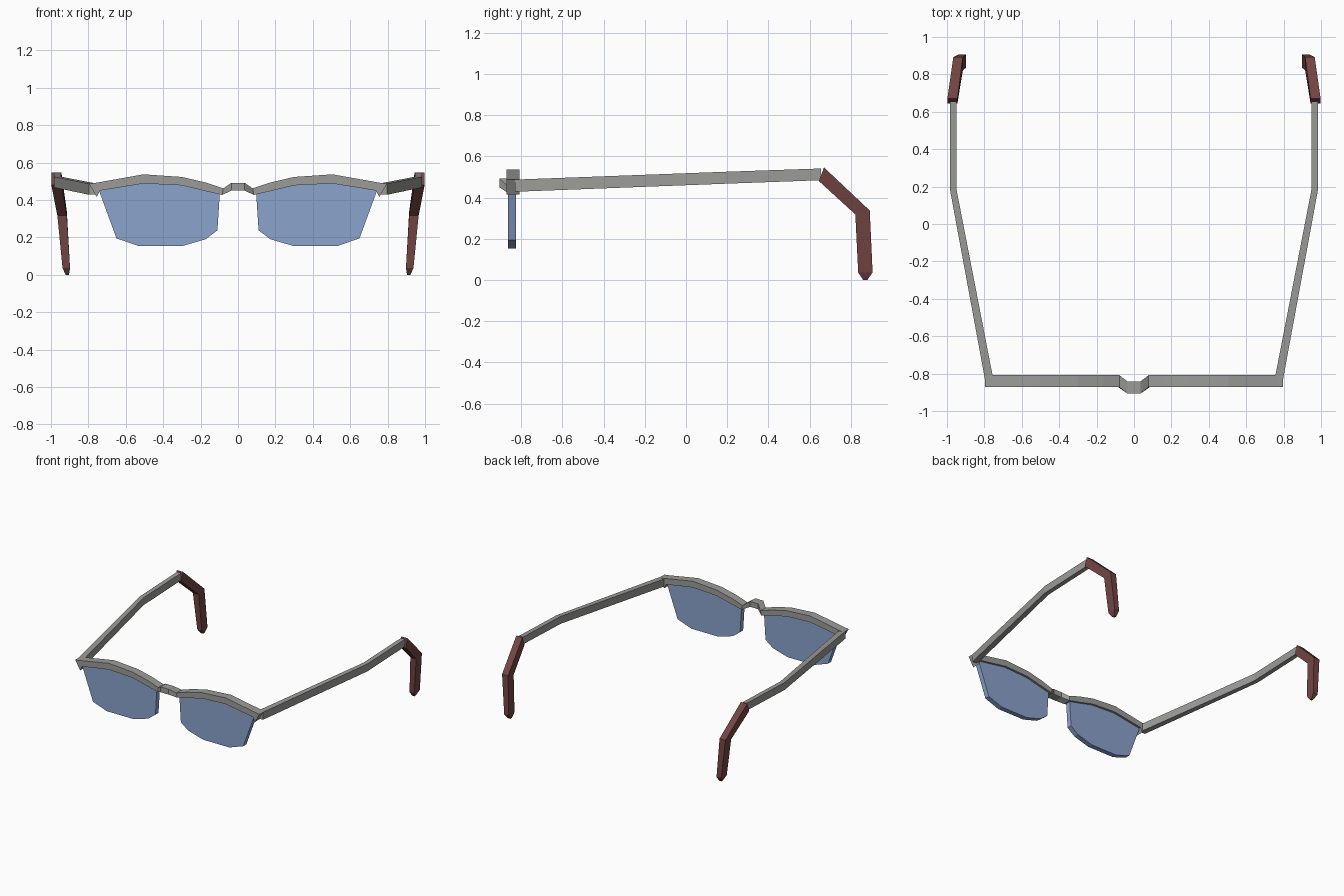
import bpy, bmesh

if "Cube" in bpy.data.objects:
    bpy.data.objects.remove(bpy.data.objects["Cube"])


def material(name, rgb):
    m = bpy.data.materials.new(name)
    m.diffuse_color = (*rgb, 1)
    m.use_nodes = True
    m.node_tree.nodes["Principled BSDF"].inputs["Base Color"].default_value = m.diffuse_color
    return m


GREY = material("frame grey", (0.33, 0.335, 0.315))
RED = material("dark red", (0.17, 0.06, 0.055))
BLUE = material("lens blue", (0.26, 0.37, 0.61))


def finish(name, bm, mat):
    bmesh.ops.recalc_face_normals(bm, faces=bm.faces)
    me = bpy.data.meshes.new(name)
    bm.to_mesh(me)
    bm.free()
    me.materials.append(mat)
    ob = bpy.data.objects.new(name, me)
    bpy.context.collection.objects.link(ob)


def loft(name, rings, mat):
    """Skin a row of equal-sized cross-sections and cap both ends."""
    bm = bmesh.new()
    rows = [[bm.verts.new(p) for p in r] for r in rings]
    n = len(rows[0])
    for a, b in zip(rows, rows[1:]):
        for i in range(n):
            j = (i + 1) % n
            bm.faces.new((a[i], a[j], b[j], b[i]))
    bm.faces.new(rows[0])
    bm.faces.new(rows[-1])
    finish(name, bm, mat)


def flip(rings, s):
    return [[(s * x, y, z) for x, y, z in r] for r in rings]


# Brow bar with raised bridge: top x, top z, bottom x, bottom z, front y
brow = [(0.035, 0.492, 0.035, 0.450, -0.906),
        (0.078, 0.462, 0.085, 0.427, -0.872),
        (0.168, 0.492, 0.168, 0.446, -0.872),
        (0.300, 0.523, 0.300, 0.478, -0.872),
        (0.505, 0.537, 0.505, 0.488, -0.872),
        (0.770, 0.490, 0.738, 0.450, -0.872),
        (0.797, 0.487, 0.755, 0.415, -0.872)]
half = [[(xt, y, zt), (xt, y + 0.064, zt), (xb, y + 0.064, zb), (xb, y, zb)]
        for xt, zt, xb, zb, y in brow]
loft("brow_bar", flip(half[::-1], -1) + half, GREY)

# Lens outline (x, z), its top edge tucked just inside the brow bar
lens = [(0.097, 0.438), (0.110, 0.238), (0.173, 0.190), (0.300, 0.153),
        (0.530, 0.153), (0.650, 0.195), (0.743, 0.450), (0.505, 0.495),
        (0.300, 0.485), (0.168, 0.455)]
lens_rings = [[(x, y, z) for x, z in lens] for y in (-0.863, -0.825)]

# Temple arm: inner x, outer x, y, bottom z, top z
arm = [(0.752, 0.797, -0.830, 0.428, 0.487),
       (0.950, 0.985, 0.190, 0.467, 0.525),
       (0.950, 0.985, 0.655, 0.484, 0.541)]
arm_rings = [[(a, y, lo), (b, y, lo), (b, y, hi), (a, y, hi)]
             for a, b, y, lo, hi in arm]

# Ear tip: inner x, outer x, then lower-front (y, z) and upper-rear (y, z)
tip = [(0.944, 0.998, 0.645, 0.480, 0.670, 0.546),
       (0.915, 0.966, 0.822, 0.318, 0.892, 0.337),
       (0.898, 0.938, 0.836, 0.036, 0.906, 0.036),
       (0.904, 0.922, 0.860, 0.000, 0.880, 0.000)]
tip_rings = [[(a, y0, z0), (b, y0, z0), (b, y1, z1), (a, y1, z1)]
             for a, b, y0, z0, y1, z1 in tip]

for side, s in (("left", -1), ("right", 1)):
    loft(side + "_lens", flip(lens_rings, s), BLUE)
    loft(side + "_temple_arm", flip(arm_rings, s), GREY)
    loft(side + "_ear_tip", flip(tip_rings, s), RED)
